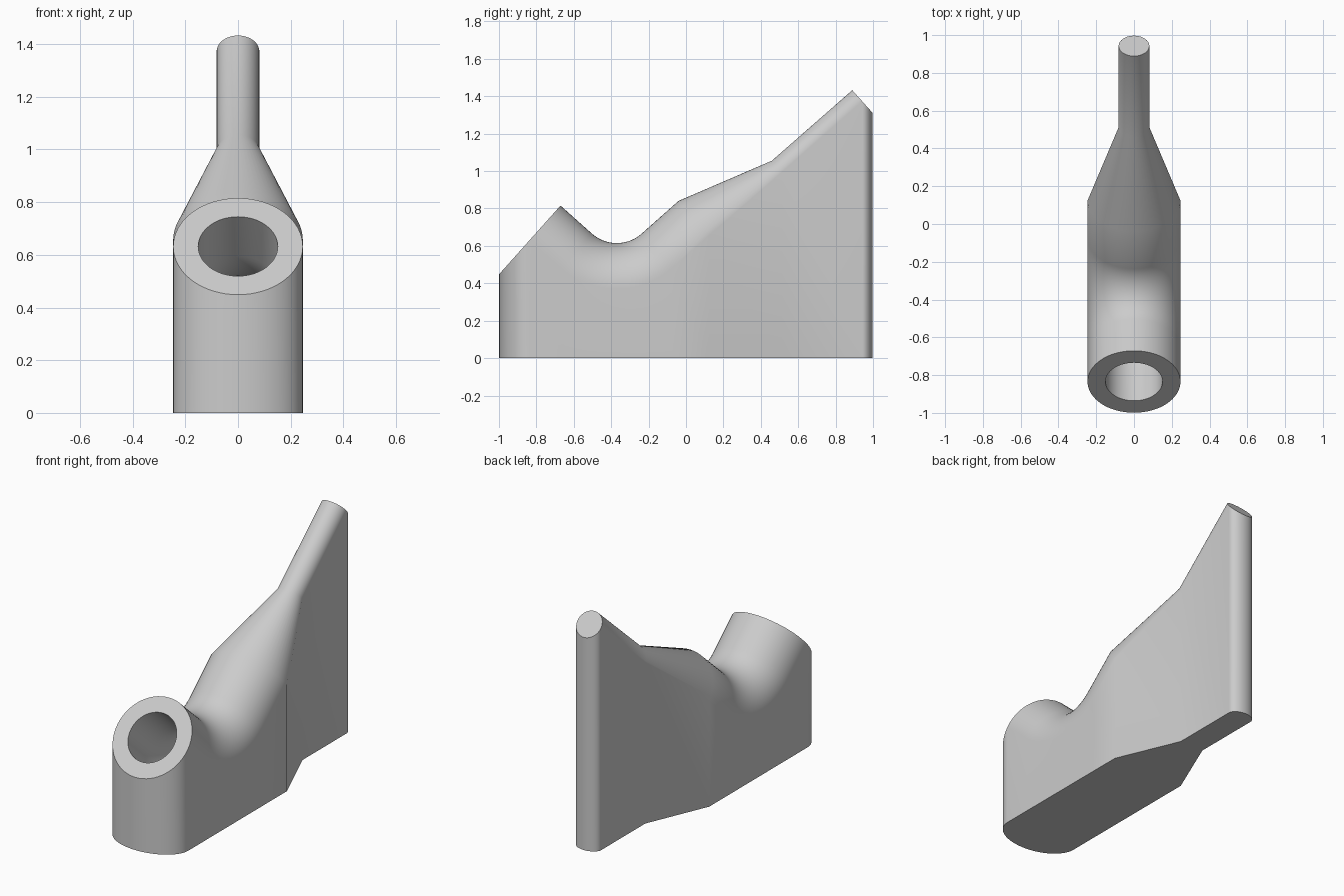
import bpy
import bmesh
from math import sin, cos, pi, radians
from mathutils import Vector

cube = bpy.data.objects.get("Cube")
if cube:
    bpy.data.objects.remove(cube, do_unlink=True)

HALF = 32            # segments in half a ring
FULL = 2 * HALF
TILT = radians(41.8)  # slope of both pipe legs
WIDE, THIN, BORE = 0.246, 0.081, 0.151
BEND_Y, BEND_Z, BEND_R = -0.37, 0.815, 0.446

# Centre line stations: y, z, slope, outer radius
stations = [(-0.835, 0.632, -TILT, WIDE)]
for i in range(25):
    t = -TILT + 2 * TILT * i / 24
    stations.append((BEND_Y + BEND_R * sin(t), BEND_Z - BEND_R * cos(t), t, WIDE))
bore_count = len(stations) + 1
stations += [(0.124, 0.657, TILT, WIDE),
             (0.513, 0.995, TILT, THIN),
             (0.943, 1.372, TILT, THIN)]

bm = bmesh.new()


def ring(station, radius, count):
    """Points of a ring square to the centre line, starting at +x over the top."""
    y, z, t, _ = station
    up = Vector((0, -sin(t), cos(t)))
    pts = []
    for k in range(count):
        a = pi * k / HALF
        p = Vector((radius * cos(a), y, z)) + up * radius * sin(a)
        pts.append(bm.verts.new(p))
    return pts


def bridge(a, b, closed):
    n = len(a)
    for k in range(n if closed else n - 1):
        j = (k + 1) % n
        bm.faces.new((a[k], a[j], b[j], b[k]))


# Upper skin of the pipe: full rings at both ends, half rings between
last = len(stations) - 1
outer = [ring(s, s[3], FULL if i in (0, last) else HALF + 1)
         for i, s in enumerate(stations)]
for a, b in zip(outer, outer[1:]):
    bridge(a[:HALF + 1], b[:HALF + 1], False)

# Flat cap of the thin end
bm.faces.new(outer[-1])

# Bore that follows the bend, with the flat rim at its mouth
bore = [ring(s, BORE, FULL) for s in stations[:bore_count]]
bridge(outer[0], bore[0], True)
for a, b in zip(bore, bore[1:]):
    bridge(a, b, True)
bm.faces.new(bore[-1])

# Vertical walls below the outline, and the flat base
outline = outer[0][HALF + 1:]
outline += [r[0] for r in outer]
outline += outer[-1][:HALF:-1]
outline += [r[HALF] for r in reversed(outer)]
base = [bm.verts.new((v.co.x, v.co.y, 0)) for v in outline]
bridge(outline, base, True)
bm.faces.new(base)

bmesh.ops.recalc_face_normals(bm, faces=bm.faces[:])
mesh = bpy.data.meshes.new("pipe_on_solid_base")
bm.to_mesh(mesh)
bm.free()

# Single grey material
grey = bpy.data.materials.new("light grey")
grey.use_nodes = True
colour = (0.6, 0.6, 0.6, 1)
grey.diffuse_color = colour
grey.node_tree.nodes["Principled BSDF"].inputs["Base Color"].default_value = colour
mesh.materials.append(grey)

pipe = bpy.data.objects.new("pipe_on_solid_base", mesh)
bpy.context.collection.objects.link(pipe)
bpy.ops.object.select_all(action='DESELECT')
pipe.select_set(True)
bpy.context.view_layer.objects.active = pipe
bpy.ops.object.shade_smooth_by_angle(angle=radians(30))
